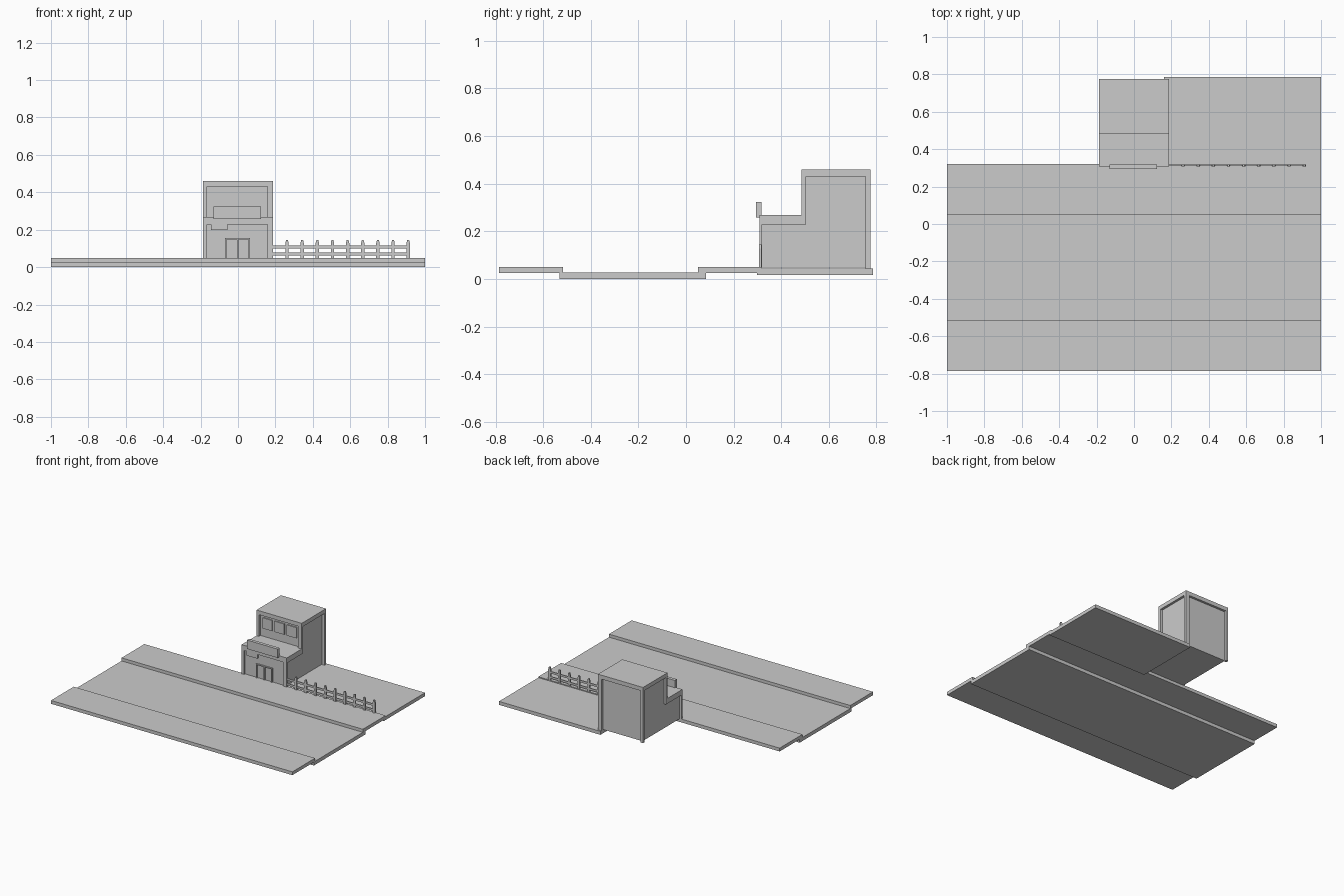
import bpy, bmesh

if "Cube" in bpy.data.objects:
    bpy.data.objects.remove(bpy.data.objects["Cube"])

def new_object(name, bm, color=None):
    bmesh.ops.recalc_face_normals(bm, faces=bm.faces)
    me = bpy.data.meshes.new(name)
    bm.to_mesh(me)
    bm.free()
    ob = bpy.data.objects.new(name, me)
    bpy.context.collection.objects.link(ob)
    if color:
        mat = bpy.data.materials.new(name + "_mat")
        mat.diffuse_color = color
        mat.use_nodes = True
        mat.node_tree.nodes["Principled BSDF"].inputs["Base Color"].default_value = mat.diffuse_color
        me.materials.append(mat)
    return ob

def add_box(bm, x, y, z):
    vs = bmesh.ops.create_cube(bm, size=1)["verts"]
    for v in vs:
        for i, (a, b) in enumerate((x, y, z)):
            v.co[i] = a if v.co[i] < 0 else b

def boxes(name, *dims):
    bm = bmesh.new()
    for d in dims:
        add_box(bm, *d)
    return new_object(name, bm)

def add_prism(bm, points, offset):
    face = bm.faces.new([bm.verts.new(p) for p in points])
    ext = bmesh.ops.extrude_face_region(bm, geom=[face])["geom"]
    bmesh.ops.translate(bm, vec=offset, verts=[g for g in ext if isinstance(g, bmesh.types.BMVert)])

# Street slabs and lawn
boxes("road", ((-1, 1), (-0.531, 0.083), (0, 0.027)))
boxes("front_pavement", ((-1, 1), (-0.785, -0.516), (0.025, 0.05)))
boxes("back_pavement", ((-1, 1), (0.05, 0.32), (0.025, 0.05)))
boxes("lawn", ((0.16, 1), (0.298, 0.785), (0.017, 0.043)))

# Building core: stepped side profile extruded across x
bm = bmesh.new()
profile = [(0.32, 0.047), (0.757, 0.047), (0.757, 0.44), (0.503, 0.44), (0.503, 0.24), (0.32, 0.24)]
add_prism(bm, [(-0.17, y, z) for y, z in profile], (0.34, 0, 0))
new_object("building_walls", bm)

# Roof slabs and corner posts around the recessed walls
FULL = (-0.186, 0.188)
LEFT, RIGHT = (-0.186, -0.166), (0.158, 0.188)
boxes("upper_roof", (FULL, (0.485, 0.774), (0.43, 0.46)))
boxes("lower_roof", (FULL, (0.308, 0.503), (0.229, 0.268)))
for label, y, z in (("front", (0.308, 0.32), (0.043, 0.229)),
                    ("middle", (0.485, 0.503), (0.268, 0.43)),
                    ("rear", (0.754, 0.774), (0.043, 0.43))):
    boxes(label + "_corner_posts", (LEFT, y, z), (RIGHT, y, z))

# Shopfront: sign board, small plaque, double door
boxes("sign_board", ((-0.13, 0.124), (0.293, 0.317), (0.257, 0.323)))
boxes("plaque", ((-0.145, -0.055), (0.308, 0.322), (0.198, 0.23)))
DY = (0.311, 0.322)
boxes("door_frame",
      ((-0.07, -0.062), DY, (0.047, 0.155)),
      ((0.057, 0.065), DY, (0.047, 0.155)),
      ((-0.006, 0.002), DY, (0.047, 0.148)),
      ((-0.062, 0.057), DY, (0.147, 0.155)))

# Upper windows
boxes("upper_windows", *[((x - 0.04, x + 0.04), (0.495, 0.505), (0.33, 0.41))
                         for x in (-0.105, -0.004, 0.097)])

# Picket fence: pointed pickets and two rails
bm = bmesh.new()
for i in range(9):
    x = 0.262 + 0.081 * i
    outline = [(-0.009, 0.043), (0.009, 0.043), (0.009, 0.128), (0.005, 0.145),
               (-0.005, 0.145), (-0.009, 0.128)]
    add_prism(bm, [(x + dx, 0.307, z) for dx, z in outline], (0, 0.011, 0))
new_object("fence_pickets", bm)
boxes("fence_rails", *[((0.186, 0.92), (0.31, 0.317), z) for z in ((0.062, 0.077), (0.1, 0.115))])
